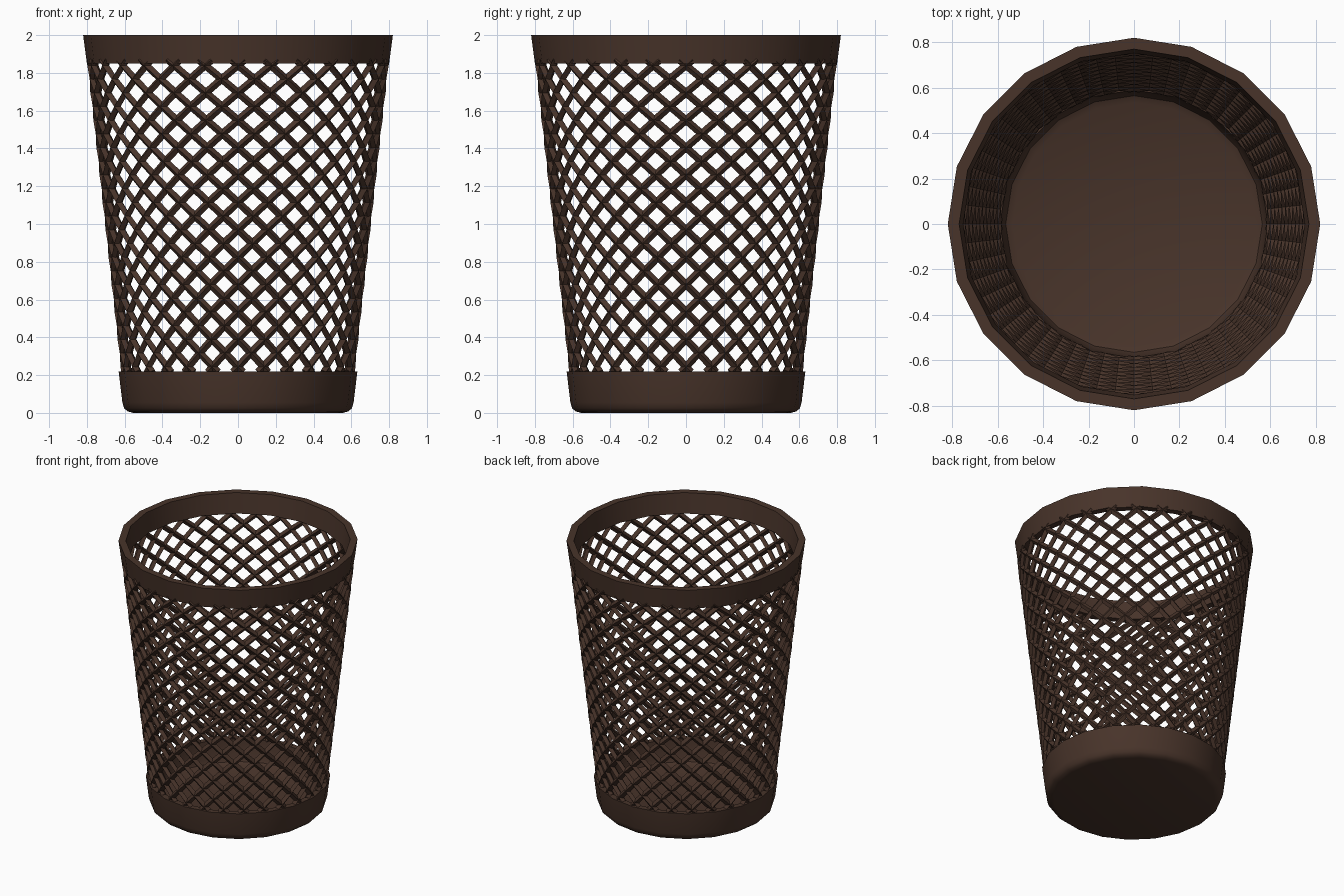
import bpy, bmesh, math
from mathutils import Vector

if "Cube" in bpy.data.objects:
    bpy.data.objects.remove(bpy.data.objects["Cube"])

SIDES = 20          # facets of rim and base
STRANDS = 28        # strands per winding direction
BAYS = 11           # diamonds stacked up the wall
Z0, Z1 = 0.245, 1.84
R0, R1 = 0.602, 0.778

brown = bpy.data.materials.new("dark_brown")
brown.diffuse_color = (0.065, 0.034, 0.023, 1)
brown.use_nodes = True
brown.node_tree.nodes["Principled BSDF"].inputs["Base Color"].default_value = brown.diffuse_color


def finish(name, bm, smooth):
    bmesh.ops.recalc_face_normals(bm, faces=bm.faces)
    me = bpy.data.meshes.new(name)
    bm.to_mesh(me)
    bm.free()
    me.materials.append(brown)
    ob = bpy.data.objects.new(name, me)
    bpy.context.collection.objects.link(ob)
    if smooth:
        bpy.ops.object.select_all(action='DESELECT')
        ob.select_set(True)
        bpy.context.view_layer.objects.active = ob
        bpy.ops.object.shade_smooth_by_angle(angle=math.radians(35))
    return ob


def lathe(name, profile, closed):
    """Spin an (r, z) profile; open profiles get flat end caps."""
    bm = bmesh.new()
    rings = [[bm.verts.new((r * math.cos(a), r * math.sin(a), z))
              for a in (2 * math.pi * i / SIDES for i in range(SIDES))]
             for r, z in profile]
    pairs = list(zip(rings, rings[1:]))
    if closed:
        pairs.append((rings[-1], rings[0]))
    else:
        bm.faces.new(rings[0])
        bm.faces.new(rings[-1])
    for lo, hi in pairs:
        for i in range(SIDES):
            j = (i + 1) % SIDES
            bm.faces.new((lo[i], lo[j], hi[j], hi[i]))
    return finish(name, bm, True)


def strand(bm, start, direction, half_w=0.02, half_t=0.02):
    """One helical strand with a ridged, diamond-shaped section."""
    steps = [-0.4] + list(range(2 * BAYS + 1)) + [2 * BAYS + 0.4]

    def point(s):
        f = s / (2 * BAYS)
        a = start + direction * s * math.pi / STRANDS
        r = R0 + (R1 - R0) * f
        return Vector((r * math.cos(a), r * math.sin(a), Z0 + (Z1 - Z0) * f))

    prev = None
    for s in steps:
        p = point(s)
        tangent = (point(s + 0.5) - point(s - 0.5)).normalized()
        out = Vector((p.x, p.y, 0)).normalized()
        side = tangent.cross(out).normalized()
        ring = [bm.verts.new(p + o) for o in
                (out * half_t, side * half_w, -out * half_t, -side * half_w)]
        if prev:
            for i in range(4):
                j = (i + 1) % 4
                bm.faces.new((prev[i], prev[j], ring[j], ring[i]))
        else:
            bm.faces.new(ring)
        prev = ring
    bm.faces.new(prev)


# Top rim band
lathe("rim", [(0.80, 1.85), (0.82, 2.0), (0.77, 2.0), (0.752, 1.85)], True)

# Solid base cup with rounded lower edge and inner floor
lathe("base", [(0.555, 0.0), (0.585, 0.008), (0.603, 0.025), (0.612, 0.055),
               (0.632, 0.22), (0.59, 0.22), (0.578, 0.09), (0.565, 0.06),
               (0.535, 0.045)], False)

# Diamond lattice wall: strands wound both ways, crossing on the front axis
bm = bmesh.new()
for k in range(STRANDS):
    for d in (1, -1):
        strand(bm, 2 * math.pi * k / STRANDS, d)
finish("lattice_wall", bm, False)
